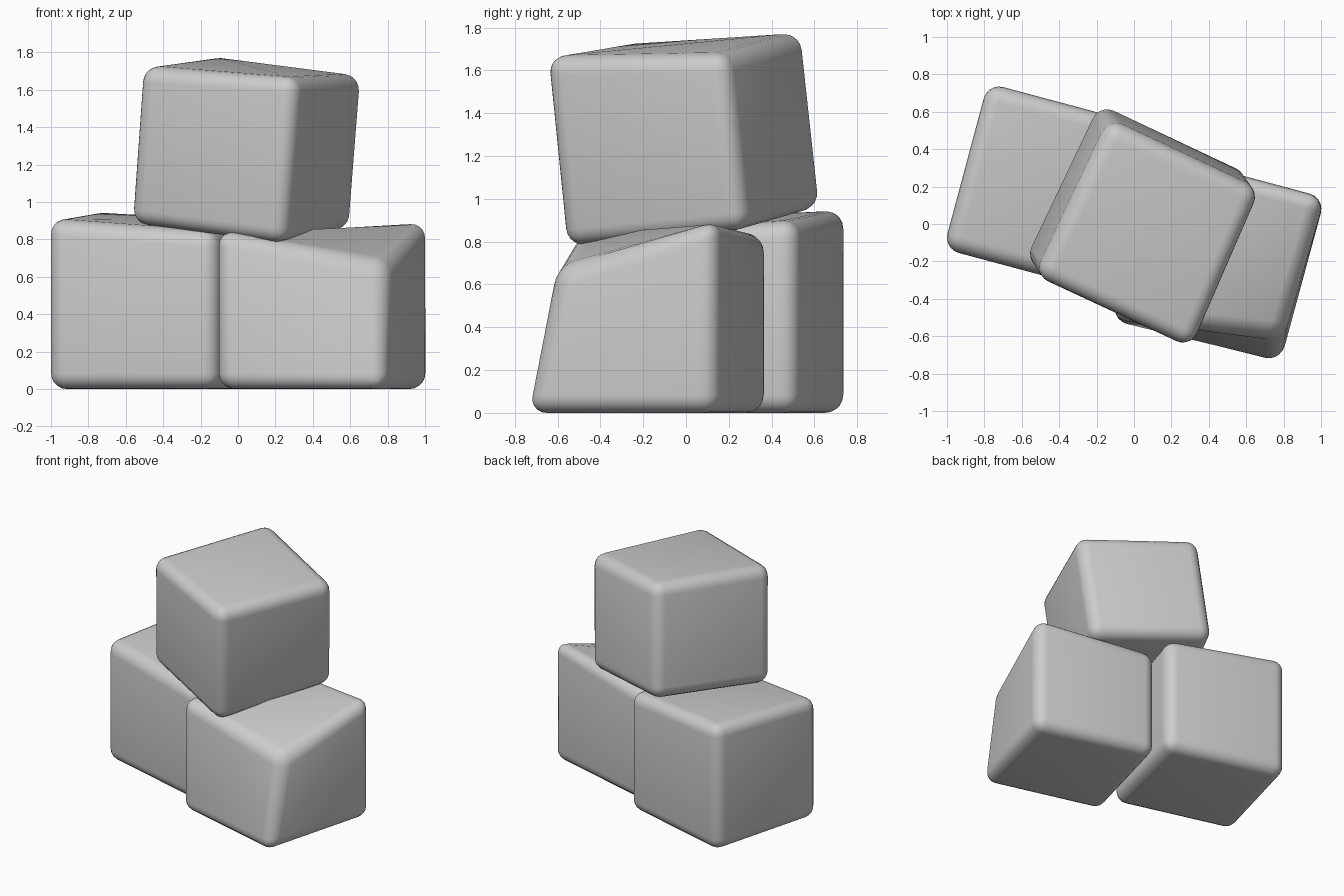
import bpy
import bmesh
from math import cos, sin, radians

if "Cube" in bpy.data.objects:
    bpy.data.objects.remove(bpy.data.objects["Cube"])

A = radians(-15)  # heading shared by the two lower blocks


def turn(u, v, z):
    return (u * cos(A) - v * sin(A), u * sin(A) + v * cos(A), z)


def block(name, bottom, top, radius=0.085):
    """Rounded, slightly irregular cube from two rings of four corners."""
    bm = bmesh.new()
    lo = [bm.verts.new(p) for p in bottom]
    hi = [bm.verts.new(p) for p in top]
    bm.faces.new(lo[::-1])
    bm.faces.new(hi)
    for i in range(4):
        j = (i + 1) % 4
        bm.faces.new((lo[i], lo[j], hi[j], hi[i]))
    bmesh.ops.recalc_face_normals(bm, faces=bm.faces)
    mesh = bpy.data.meshes.new(name)
    bm.to_mesh(mesh)
    bm.free()
    ob = bpy.data.objects.new(name, mesh)
    bpy.context.collection.objects.link(ob)
    bevel = ob.modifiers.new("rounding", 'BEVEL')
    bevel.width = radius
    bevel.segments = 5
    bevel.limit_method = 'NONE'
    mesh.polygons.foreach_set("use_smooth", [True] * len(mesh.polygons))
    return ob


def footprint(u0, u1, v0, v1, heights):
    ring = ((u0, v0), (u1, v0), (u1, v1), (u0, v1))
    return [turn(u, v, z) for (u, v), z in zip(ring, heights)]


# Lower left block, top gently sloping to the right
left = (-0.95, -0.015, -0.392, 0.526)
block("left_block", footprint(*left, (0,) * 4),
      footprint(*left, (0.91, 0.84, 0.90, 0.95)))

# Lower right block, with its front right top corner pushed down and back
right = (0.015, 0.95, -0.526, 0.40)
right_top = footprint(*right, (0.855, 0.67, 0.91, 0.83))
right_top[1] = (0.80, -0.605, 0.67)
block("right_block", footprint(*right, (0,) * 4), right_top)

# Upper block, turned and leaning forward
block("top_block",
      [(0.24, -0.58, 0.77), (0.615, 0.27, 0.85),
       (-0.19, 0.65, 0.96), (-0.59, -0.19, 0.88)],
      [(0.31, -0.67, 1.665), (0.68, 0.18, 1.675),
       (-0.13, 0.56, 1.785), (-0.53, -0.28, 1.725)])
